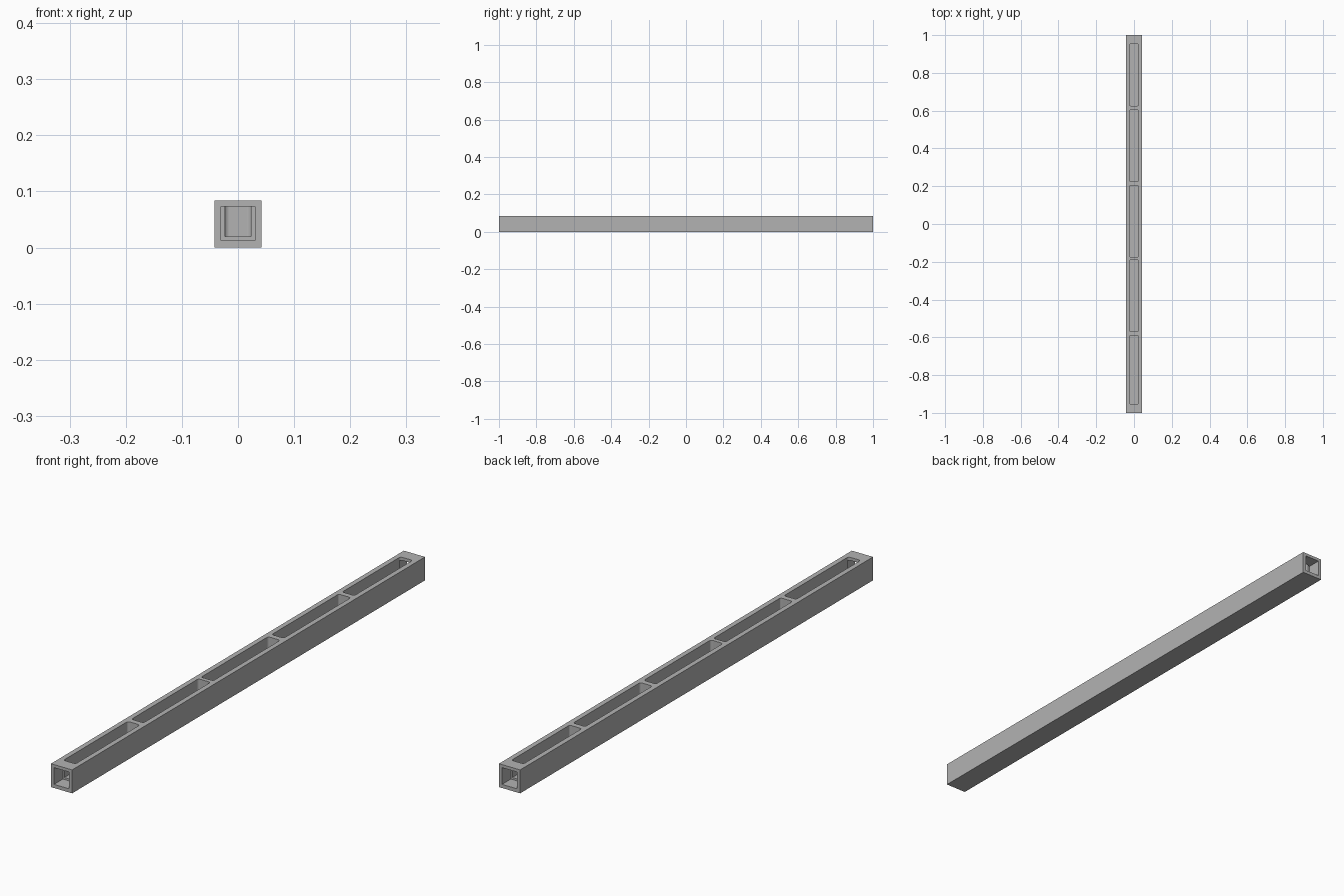
import bpy
import bmesh

LENGTH, WIDTH = 2.0, 0.084
SOCKET_W, SOCKET_DEPTH, SOCKET_Z = 0.06, 0.05, 0.043
POCKET_W, POCKET_FLOOR, CORNER = 0.048, 0.02, 0.008

old = bpy.data.objects.get("Cube")
if old:
    bpy.data.objects.remove(old, do_unlink=True)

grey = bpy.data.materials.new("light grey")
grey.use_nodes = True
grey.diffuse_color = (0.45, 0.45, 0.45, 1)
grey.node_tree.nodes["Principled BSDF"].inputs["Base Color"].default_value = grey.diffuse_color


def add_box(name, size, centre, corner=0):
    """Box with optionally rounded upright corners."""
    bm = bmesh.new()
    bmesh.ops.create_cube(bm, size=1)
    bmesh.ops.scale(bm, vec=size, verts=bm.verts)
    bmesh.ops.translate(bm, vec=centre, verts=bm.verts)
    if corner:
        upright = [e for e in bm.edges
                   if abs(e.verts[0].co.z - e.verts[1].co.z) > size[2] / 2]
        bmesh.ops.bevel(bm, geom=upright, offset=corner, segments=4,
                        profile=0.5, affect='EDGES')
    mesh = bpy.data.meshes.new(name)
    bm.to_mesh(mesh)
    bm.free()
    mesh.materials.append(grey)
    obj = bpy.data.objects.new(name, mesh)
    bpy.context.collection.objects.link(obj)
    return obj


# Square beam
beam = add_box("beam", (WIDTH, LENGTH, WIDTH), (0, 0, WIDTH / 2))

cutters = []
# Row of pockets open at the top, with thin solid dividers between them
edges = [(-0.955, -0.59), (-0.57, -0.19), (-0.175, 0.205), (0.225, 0.605), (0.625, 0.955)]
for i, (start, end) in enumerate(edges):
    height = WIDTH
    cutters.append(add_box(f"pocket_cutter_{i + 1}", (POCKET_W, end - start, height),
                           (0, (start + end) / 2, POCKET_FLOOR + height / 2), CORNER))

# Square socket in each end, opening into the last pocket
for name, side in (("front", -1), ("back", 1)):
    cutters.append(add_box(f"{name}_socket_cutter", (SOCKET_W, 2 * SOCKET_DEPTH, SOCKET_W),
                           (0, side * LENGTH / 2, SOCKET_Z)))

for cutter in cutters:
    cut = beam.modifiers.new(cutter.name, 'BOOLEAN')
    cut.operation = 'DIFFERENCE'
    cut.solver = 'EXACT'
    cut.object = cutter

# Apply the cuts and discard the cutters
graph = bpy.context.evaluated_depsgraph_get()
solid = bpy.data.meshes.new_from_object(beam.evaluated_get(graph))
beam.modifiers.clear()
beam.data = solid
for cutter in cutters:
    bpy.data.objects.remove(cutter, do_unlink=True)
